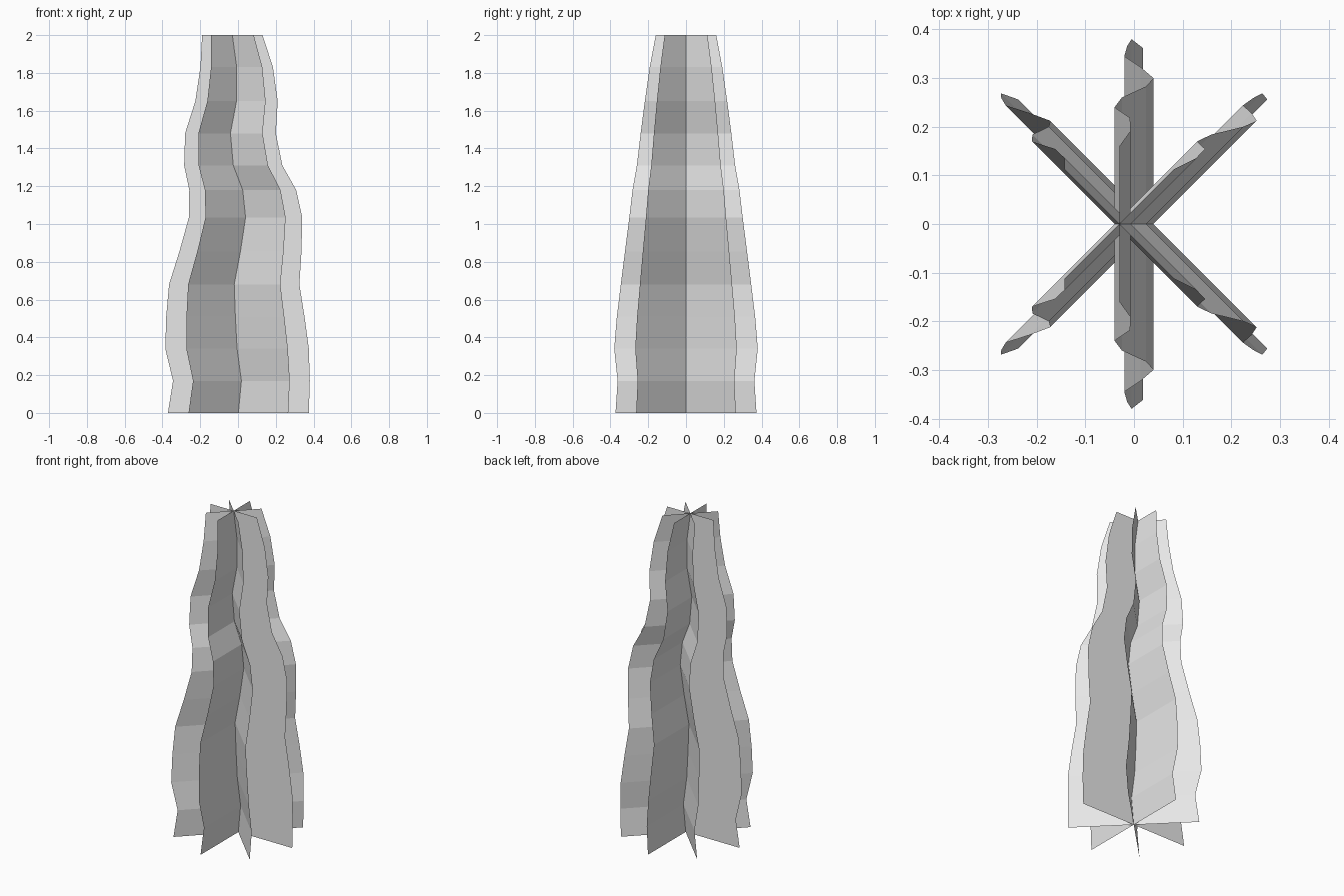
import bpy
import bmesh
from math import cos, sin, pi

cube = bpy.data.objects.get("Cube")
if cube:
    bpy.data.objects.remove(cube, do_unlink=True)

# One plain grey for every panel
grey = bpy.data.materials.new("light grey")
grey.use_nodes = True
colour = (0.8, 0.8, 0.8, 1)
grey.diffuse_color = colour
grey.node_tree.nodes["Principled BSDF"].inputs["Base Color"].default_value = colour

# Outline rows: height, sideways sway of the spine, half width
ROWS = [
    (0, 0.002, 0.373), (0.17, 0.018, 0.362), (0.34, -0.005, 0.38),
    (0.51, -0.014, 0.366), (0.68, -0.02, 0.345), (0.855, 0.013, 0.323),
    (1.035, 0.04, 0.3), (1.18, 0.025, 0.283), (1.31, -0.025, 0.26),
    (1.48, -0.04, 0.24), (1.65, -0.008, 0.218), (1.83, -0.007, 0.192),
    (2, -0.03, 0.16),
]


def wavy_panel(name, angle):
    """A thin upright sheet through the swaying spine, turned to an angle."""
    bm = bmesh.new()
    previous = None
    for z, sway, half in ROWS:
        row = [bm.verts.new((sway + s * half * cos(angle), s * half * sin(angle), z))
               for s in (-1, 0, 1)]
        if previous:
            for i in range(2):
                bm.faces.new((previous[i], previous[i + 1], row[i + 1], row[i]))
        previous = row
    mesh = bpy.data.meshes.new(name)
    bm.to_mesh(mesh)
    bm.free()
    mesh.materials.append(grey)
    bpy.context.collection.objects.link(bpy.data.objects.new(name, mesh))


# Four crossed sheets make an eight-pointed star
names = ["side_panel", "rising_diagonal_panel", "depth_panel", "falling_diagonal_panel"]
for i, name in enumerate(names):
    wavy_panel(name, i * pi / len(names))
